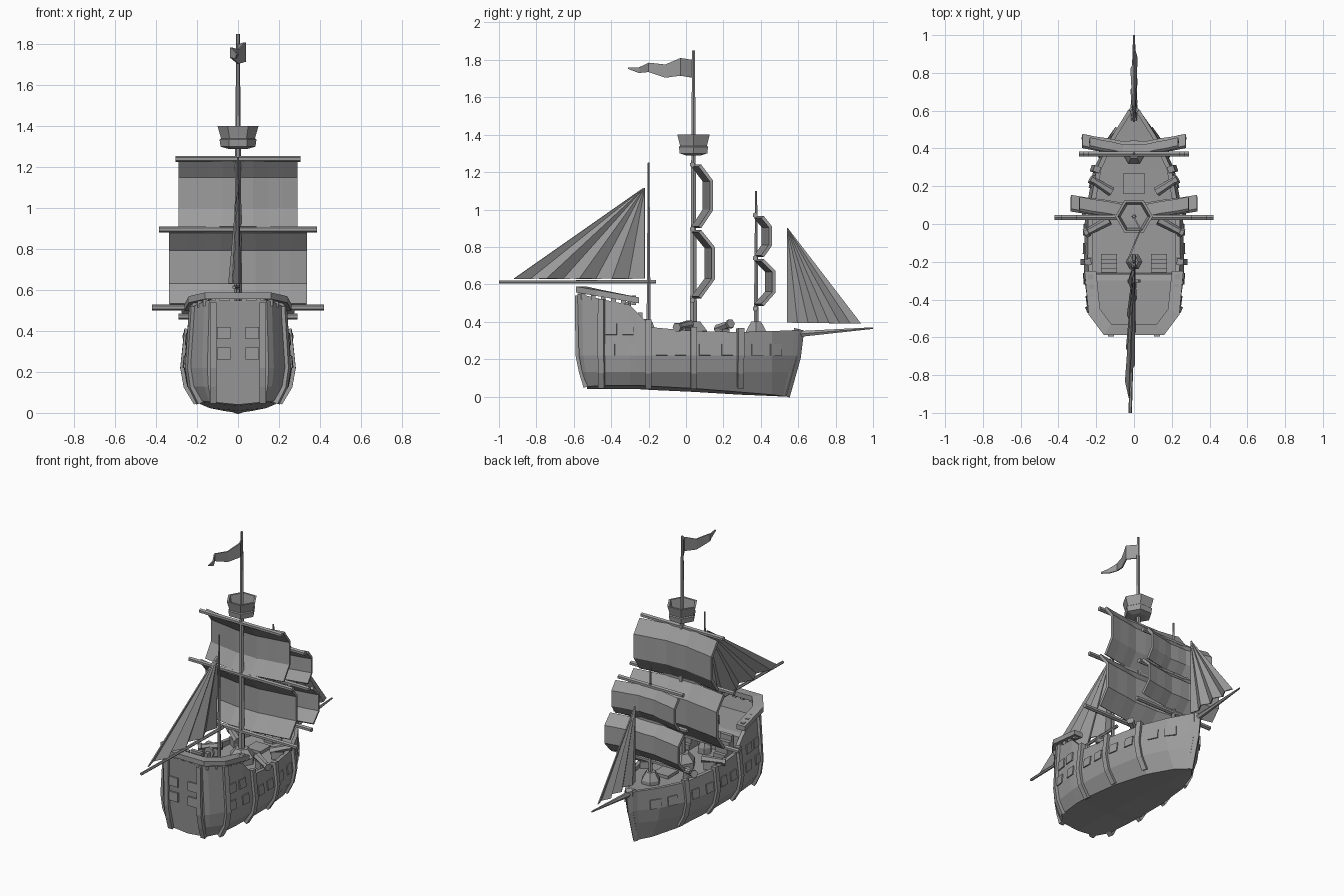
import bpy, bmesh, math
from mathutils import Vector

cube = bpy.data.objects.get("Cube")
if cube:
    bpy.data.objects.remove(cube, do_unlink=True)

GREY = (0.33, 0.33, 0.33, 1)
mat = bpy.data.materials.new("plain grey")
mat.use_nodes = True
mat.diffuse_color = GREY
mat.node_tree.nodes["Principled BSDF"].inputs["Base Color"].default_value = GREY


def grid(name, rows, wrap=False, caps=False, thick=0, mirror=False):
    """Skin a list of point rows; optional closed rows, end caps, thickness, mirror."""
    bm = bmesh.new()
    vs = [[bm.verts.new(p) for p in r] for r in rows]
    n = len(rows[0])
    for a, b in zip(vs, vs[1:]):
        for i in range(n if wrap else n - 1):
            j = (i + 1) % n
            bm.faces.new((a[i], a[j], b[j], b[i]))
    if caps:
        bm.faces.new(vs[0])
        bm.faces.new(vs[-1])
    bmesh.ops.recalc_face_normals(bm, faces=bm.faces)
    mesh = bpy.data.meshes.new(name)
    bm.to_mesh(mesh)
    bm.free()
    mesh.materials.append(mat)
    ob = bpy.data.objects.new(name, mesh)
    bpy.context.collection.objects.link(ob)
    if thick:
        mod = ob.modifiers.new("thickness", 'SOLIDIFY')
        mod.thickness, mod.offset = thick, 0
    if mirror:
        ob.modifiers.new("mirror", 'MIRROR')
    return ob


def tube(name, pts, radii, n=6, mirror=False):
    """Rings along a straight axis, used for masts, spars and turned parts."""
    pts = [Vector(p) for p in pts]
    q = Vector((0, 0, 1)).rotation_difference(pts[1] - pts[0])
    turn = [math.tau * i / n for i in range(n)]
    rows = [[p + q @ Vector((r * math.cos(t), r * math.sin(t), 0)) for t in turn]
            for p, r in zip(pts, radii)]
    return grid(name, rows, True, True, mirror=mirror)


def box(name, c, s, rz=0, mirror=False):
    x, y, z = (v / 2 for v in s)
    ob = grid(name, [[(-x, -y, h), (x, -y, h), (x, y, h), (-x, y, h)] for h in (-z, z)], True, True)
    for v in ob.data.vertices:
        p = v.co.copy()
        v.co = Vector((p.x * math.cos(rz) - p.y * math.sin(rz),
                       p.x * math.sin(rz) + p.y * math.cos(rz), p.z)) + Vector(c)
    if mirror:
        ob.modifiers.new("mirror", 'MIRROR')
    return ob


# Hull stations: y, keel z, bottom width, belly width, top width, top z, deck z, end rake
stations = [
    (-.58, .04, .13, .15, .14, .55, .55, .05),
    (-.555, .04, .14, .175, .165, .545, .45, .035),
    (-.45, .04, .185, .24, .22, .52, .45, 0),
    (-.3, .04, .2, .262, .24, .49, .45, 0),
    (-.265, .04, .2, .264, .24, .455, .44, 0),
    (-.26, .04, .2, .264, .24, .45, .31, 0),
    (-.18, .035, .2, .265, .245, .37, .31, 0),
    (.04, .025, .185, .26, .243, .35, .31, 0),
    (.29, .01, .14, .215, .198, .345, .32, 0),
    (.46, .003, .07, .13, .12, .35, .33, 0),
    (.58, 0, .02, .04, .045, .355, .34, -.06),
    (.605, 0, .015, .022, .03, .355, .355, -.075)]


def side(s):
    """Outer section of one station as (width, z, rake) from bottom edge to rim."""
    y, zk, w0, w2, w3, zt, zd, rake = s
    edge = zk + .02 * w0 / .2
    return [(w0, edge, rake), (w0 + .75 * (w2 - w0), .13, rake * .5),
            (w2, .22, rake * .15), (w3, zt, 0)]


rows = []
for s in stations:
    y, zk, zt, zd = s[0], s[1], s[5], s[6]
    half = [(w, y + r, z) for w, z, r in side(s)]
    inner = max(s[4] - .025, .008)
    half += [(inner, y, zt), (inner, y, zd - .001)]
    rows.append([(0, y + s[7], zk)] + half + [(0, y, zd)]
                + [(-x, yy, z) for x, yy, z in reversed(half)])
grid("hull", rows, True, True)


def hull_x(y, z):
    """Half width of the hull side at a given y and z."""
    for a, b in zip(stations, stations[1:]):
        if y <= b[0]:
            t = (y - a[0]) / (b[0] - a[0])
            prof = side([p + t * (q - p) for p, q in zip(a, b)])
            break
    for (w, h, _), (w2, h2, _) in zip(prof, prof[1:]):
        if z <= h2:
            return w + (w2 - w) * max(0, (z - h) / (h2 - h))
    return prof[-1][0]


def patch(name, ys, zs, thick):
    grid(name, [[(hull_x(y, z), y, z) for y in ys] for z in zs], thick=thick, mirror=True)


# Ribs on the hull sides
for y, top in ((-.45, .52), (-.2, .41), (.04, .37), (.29, .365)):
    patch("hull_rib", (y - .016, y + .016), (.05, .13, .22, top), .035)
grid("stern_post", [[(x, y, z) for x in (.105, .137)] for y, z in
                    ((-.535, .05), (-.56, .13), (-.578, .22), (-.582, .54))], thick=.025, mirror=True)
tube("stem_post", [(0, .535, .0), (0, .592, .21), (0, .605, .36)], [.02, .022, .028], 4)

# Gun ports and cabin windows
for y in (-.41, -.29, -.13, -.03, .1, .22, .38, .48):
    patch("gun_port", (y - .03, y + .03), (.22, .28), .014)
for y in (-.4, -.31):
    patch("cabin_window", (y - .03, y + .03), (.33, .39), .014)
for z in (.29, .39):
    box("stern_window", (.07, -.581, z), (.065, .012, .06), mirror=True)

# Aft rail and its short posts
outer = [(.262, -.25, .53), (.24, -.48, .57), (.16, -.587, .588)]
inner = [(.2, -.25, .53), (.18, -.45, .57), (.12, -.53, .588)]
both = list(zip(outer, inner))
both += [((-a[0], a[1], a[2]), (-b[0], b[1], b[2])) for a, b in reversed(both)]
grid("aft_rail", [[a, b, (b[0], b[1], b[2] - .032), (a[0], a[1], a[2] - .032)]
                  for a, b in both], True, True)
for i in range(6):
    y = -.28 - i * .054
    box("rail_post", (hull_x(y, .6) - .01, y, .515 - .12 * (y + .28)), (.025, .025, .05), mirror=True)
for x in (.03, .1):
    box("rail_post", (x, -.563, .555), (.025, .025, .04), mirror=True)

# Deck fittings
box("deck_hatch", (0, .215, .33), (.11, .11, .02))
for i in range(4):
    h = .035 * (i + 1)
    box("stair_step", (.133, -.172 - i * .024, .31 + h / 2), (.085, .024, h), mirror=True)
tube("steering_wheel", [(0, -.31, .5), (0, -.295, .5)], [.035, .035], 8)
box("wheel_stand", (0, -.325, .475), (.025, .03, .06))
for a, b in (((.12, .17, .36), (.23, .24, .39)), ((.13, .02, .385), (.26, -.05, .37))):
    a, b = Vector(a), Vector(b)
    d = b - a
    tube("cannon_barrel", [a, a + d * .85, a + d * .86, b], [.026, .019, .025, .025], 6, True)
    box("cannon_carriage", a + d * .35 - Vector((0, 0, .035)), (.075, .045, .05),
        math.atan2(d.y, d.x), True)

# Masts with their foot collars
for name, y, base, top, r in (("main_mast", .04, .3, 1.85, .022), ("aft_mast", -.2, .3, 1.25, .013),
                              ("fore_mast", .375, .31, 1.1, .015)):
    tube(name, [(0, y, base), (0, y, top)], [r, r * .4])
for y, r in ((.04, .085), (-.2, .045), (.375, .062)):
    tube("mast_foot", [(0, y, .31), (0, y, .35), (0, y, .4)], [r, r, r * .5])

# Lookout basket
basket = [(.05, 1.29), (.085, 1.3), (.09, 1.335), (.083, 1.34), (.087, 1.355), (.1, 1.4),
          (.085, 1.4), (.072, 1.33), (.02, 1.33)]
tube("lookout_basket", [(0, .04, z) for r, z in basket], [r for r, z in basket])

# Yards and square sails
for y, spars in ((.035, ((1.24, .305), (.895, .385), (.515, .42))),
                 (.37, ((.97, .24), (.74, .27), (.47, .29)))):
    for z, w in spars:
        tube("yard", [(-w, y, z), (w, y, z)], [.015, .015])


def square_sail(name, y, top, bottom, w, depth):
    rows = []
    for t, d in ((0, 0), (.25, 1), (.72, 1), (1, 0)):
        z = top + (bottom - top) * t
        rows.append([(w * i / 4, y + depth * d + (.012, -.014, 0, .01, .004)[abs(i)] * (-1 if i == 0 else 1)
                      + .02 * (abs(i) == 4), z) for i in range(-4, 5)])
    grid(name, rows, thick=.018)


square_sail("main_top_sail", .05, 1.235, .905, .29, .062)
square_sail("main_lower_sail", .05, .885, .53, .335, .072)
square_sail("fore_top_sail", .385, .96, .75, .235, .042)
square_sail("fore_lower_sail", .385, .73, .49, .275, .06)


def fan_sail(name, apex, start, end, folds, sway):
    """Pleated triangular sail fanning out from its top corner."""
    a, b, top = Vector(start), Vector(end), Vector(apex)
    foot = [a.lerp(b, i / folds) + Vector((sway * (-1) ** i * (0 < i < folds), 0, 0))
            for i in range(folds + 1)]
    grid(name, [[top + (p - top) * t for p in foot] for t in (.01, 1)], thick=.007)


fan_sail("aft_sail", (0, -.22, 1.12), (-.005, -.22, .63), (-.025, -.92, .63), 8, .022)
fan_sail("jib_sail", (0, .54, .905), (0, .54, .395), (0, .935, .39), 7, .016)

# Boom and bowsprit
tube("aft_boom", [(-.02, -1, .613), (0, -.16, .613)], [.009, .011])
tube("bowsprit", [(0, .55, .33), (0, 1, .366)], [.02, .005])

# Pennant in stepped folds
pennant = [(0, .035, 1.8, 1.705), (.035, -.03, 1.81, 1.715), (.0, -.11, 1.775, 1.705),
           (-.035, -.2, 1.785, 1.735), (-.01, -.25, 1.76, 1.73), (.0, -.31, 1.76, 1.752)]
grid("pennant", [[(x, y, a), (x, y, b)] for x, y, a, b in pennant], thick=.008)
